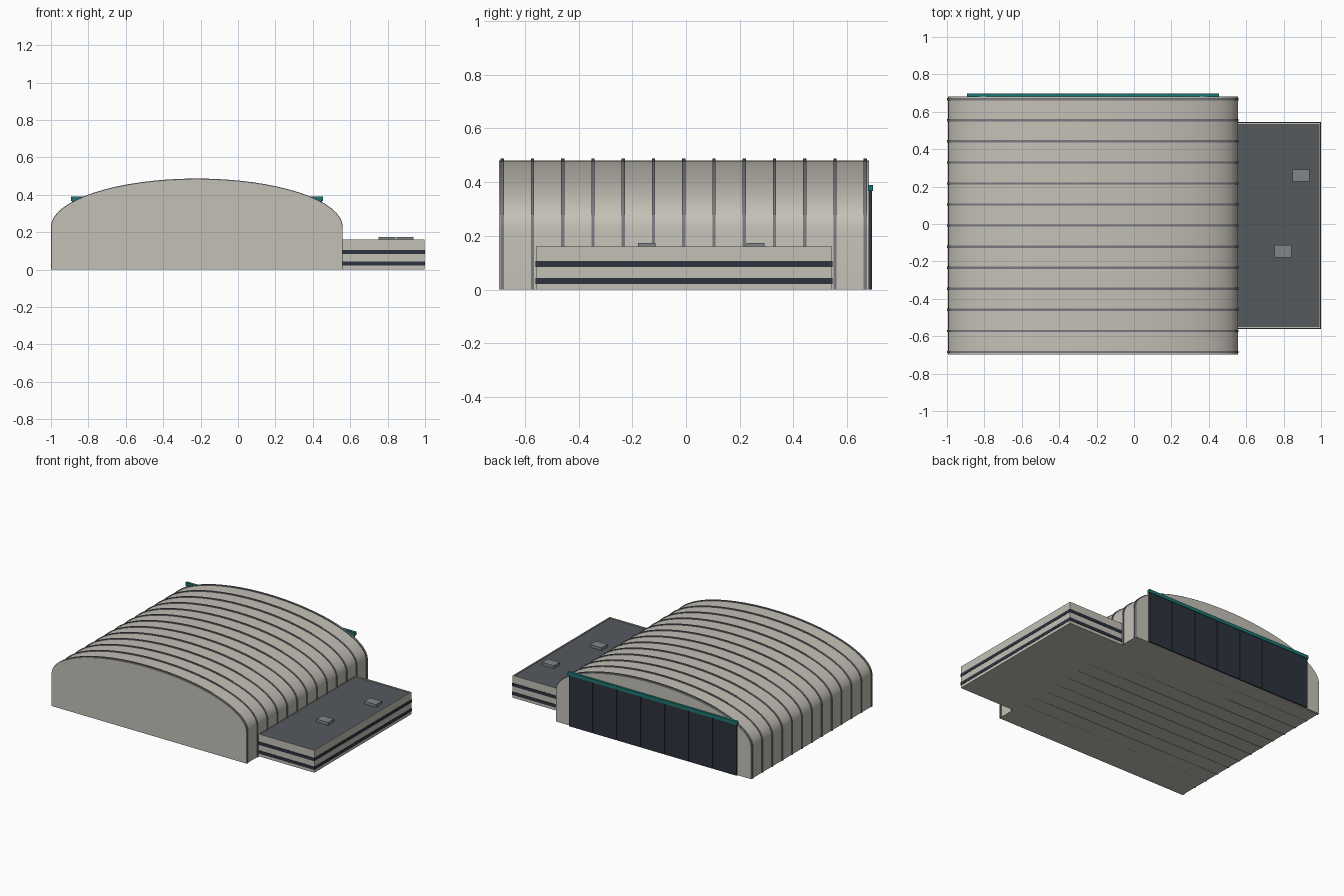
import bpy, bmesh, math

cube = bpy.data.objects.get("Cube")
if cube:
    bpy.data.objects.remove(cube, do_unlink=True)


def material(name, r, g, b):
    m = bpy.data.materials.new(name)
    m.diffuse_color = (r, g, b, 1)
    m.use_nodes = True
    m.node_tree.nodes["Principled BSDF"].inputs["Base Color"].default_value = (r, g, b, 1)
    return m


CLADDING = material("pale cladding", 0.55, 0.53, 0.47)
RIB = material("rib grey", 0.19, 0.19, 0.215)
ROOF = material("dark roof", 0.09, 0.1, 0.11)
UNIT = material("vent grey", 0.23, 0.235, 0.245)
GLASS = material("dark navy", 0.026, 0.032, 0.048)
TEAL = material("teal", 0.012, 0.18, 0.165)


def finish(name, bm, *mats):
    bmesh.ops.recalc_face_normals(bm, faces=bm.faces)
    mesh = bpy.data.meshes.new(name)
    bm.to_mesh(mesh)
    bm.free()
    obj = bpy.data.objects.new(name, mesh)
    bpy.context.collection.objects.link(obj)
    for m in mats:
        mesh.materials.append(m)
    return obj


def box(name, x, y, z, mat):
    """Box given by its (low, high) range on each axis."""
    bm = bmesh.new()
    bmesh.ops.create_cube(bm, size=1)
    for v in bm.verts:
        for i, (low, high) in enumerate((x, y, z)):
            v.co[i] = high if v.co[i] > 0 else low
    return finish(name, bm, mat)


HALL_X = -0.22
WALL_TOP = 0.228


def arch(name, half_width, rise, y, mat, steps=32):
    """Solid slab with straight walls and an elliptical vault on top."""
    bm = bmesh.new()
    points = [(half_width, 0)]
    for i in range(steps + 1):
        a = math.pi * i / steps
        points.append((half_width * math.cos(a), WALL_TOP + rise * math.sin(a)))
    points.append((-half_width, 0))
    face = bm.faces.new([bm.verts.new((HALL_X + px, y[0], pz)) for px, pz in points])
    side = bmesh.ops.extrude_face_region(bm, geom=[face])["geom"]
    for v in side:
        if isinstance(v, bmesh.types.BMVert):
            v.co.y = y[1]
    obj = finish(name, bm, mat)
    bpy.ops.object.select_all(action="DESELECT")
    obj.select_set(True)
    bpy.context.view_layer.objects.active = obj
    bpy.ops.object.shade_smooth_by_angle(angle=math.radians(35))
    return obj


# Vaulted hall and its outer ribs
BACK = 0.682
arch("hall", 0.775, 0.253, (-0.697, BACK), CLADDING)
for i in range(13):
    y = -0.684 + i * 0.1126
    arch(f"rib_{i + 1}", 0.78, 0.259, (y - 0.006, y + 0.006), RIB)

# Sliding doors on the back wall, under a long header
DOOR = 0.668
box("door_backing", (HALL_X - DOOR, HALL_X + DOOR), (BACK, BACK + 0.004), (0, 0.366), GLASS)
width = 2 * DOOR / 7
for i in range(7):
    left = HALL_X - DOOR + i * width
    box(f"door_panel_{i + 1}", (left + 0.0015, left + width - 0.0015),
        (BACK + 0.003, BACK + 0.011), (0, 0.366), GLASS)
box("door_header", (HALL_X - 0.674, HALL_X + 0.674), (BACK - 0.004, 0.697), (0.366, 0.39), TEAL)

# Side annex with a sunken roof inside a low parapet
annex = box("annex", (0.55, 0.998), (-0.558, 0.543), (0, 0.16), CLADDING)
bm = bmesh.new()
bm.from_mesh(annex.data)
top = max(bm.faces, key=lambda f: f.calc_center_median().z)
bmesh.ops.inset_region(bm, faces=[top], thickness=0.01)
roof = bmesh.ops.extrude_face_region(bm, geom=[top])["geom"]
bmesh.ops.delete(bm, geom=[top], context="FACES_ONLY")
for g in roof:
    if isinstance(g, bmesh.types.BMVert):
        g.co.z -= 0.006
    elif isinstance(g, bmesh.types.BMFace):
        g.material_index = 1
annex.data.materials.append(ROOF)
bmesh.ops.recalc_face_normals(bm, faces=bm.faces)
bm.to_mesh(annex.data)
bm.free()

# Window bands wrapping the annex
for name, z in (("lower", 0.032), ("upper", 0.095)):
    box(f"{name}_window_band", (0.552, 1.0), (-0.561, 0.546), (z - 0.011, z + 0.011), GLASS)

# Rooftop vents
for name, x, y in (("front", 0.796, -0.146), ("rear", 0.893, 0.259)):
    box(f"{name}_roof_vent", (x - 0.046, x + 0.046), (y - 0.033, y + 0.033), (0.15, 0.174), UNIT)
